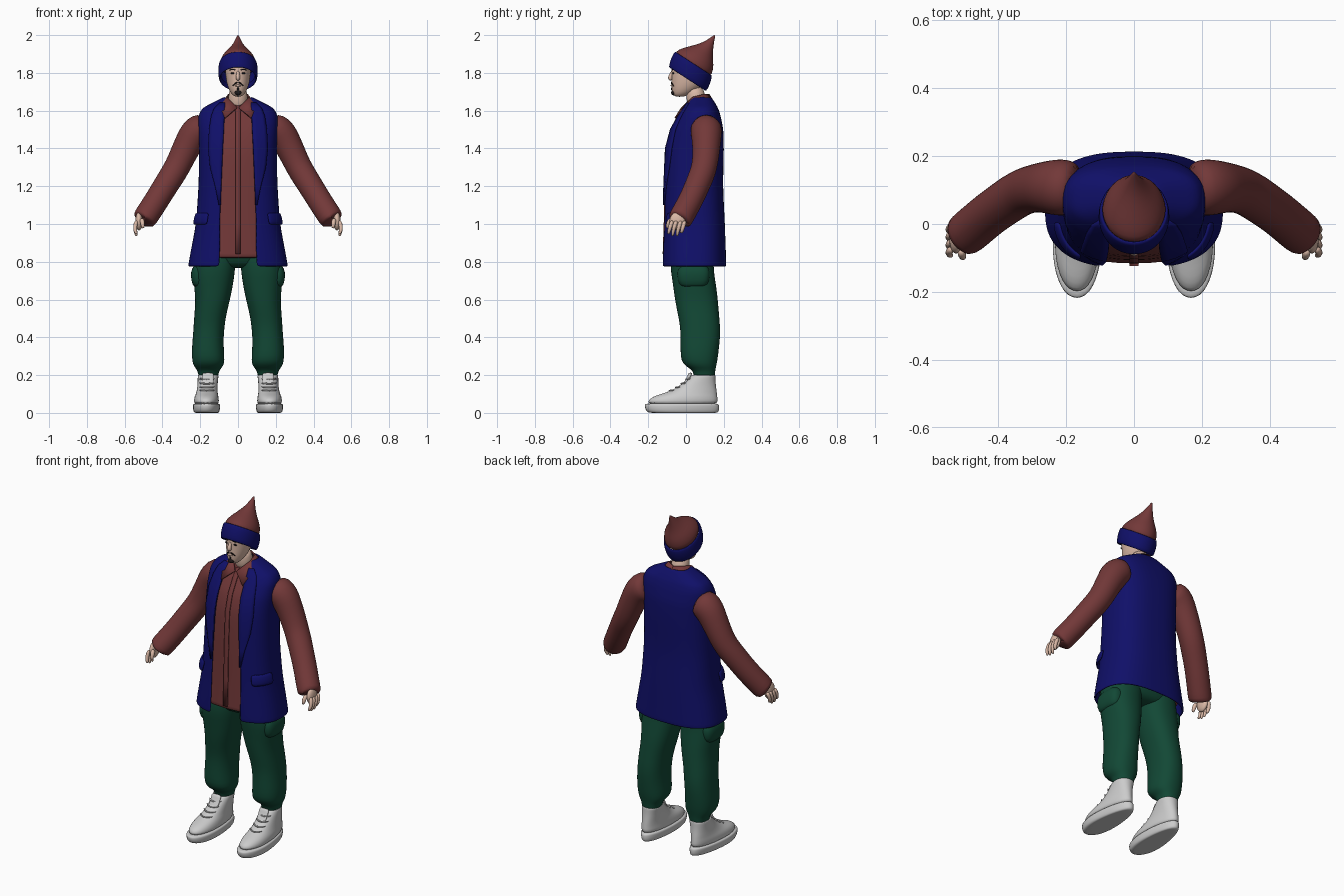
import bpy, bmesh, math
from mathutils import Vector, Matrix

COL = dict(navy=(.005, .005, .14, 1), maroon=(.17, .04, .04, 1), green=(.006, .065, .036, 1),
           skin=(.7, .48, .38, 1), black=(.012, .01, .01, 1))
MATS = {}
for k, c in COL.items():
    MATS[k] = bpy.data.materials.new(k)
    MATS[k].diffuse_color = c


def spow(v, e):
    return math.copysign(abs(v) ** e, v)


def ring(cx, cy, cz, rx, ry, n=2.0, tilt=0, seg=20):
    """Superellipse cross-section, optionally tilted about x (degrees)."""
    m = Matrix.Rotation(math.radians(tilt), 3, 'X')
    c = Vector((cx, cy, cz))
    out = []
    for i in range(seg):
        t = 2 * math.pi * i / seg
        out.append(c + m @ Vector((rx * spow(math.sin(t), 2 / n), -ry * spow(math.cos(t), 2 / n), 0)))
    return out


def span(z, rx, y0, y1, n=2.0, cx=0):
    return ring(cx, (y0 + y1) / 2, z, rx, (y1 - y0) / 2, n)


def skin(name, rings, col=None, closed=True, caps=True, mirror=False, sub=1, thick=0):
    """Join successive rings (or open strips) into one smooth surface."""
    bm = bmesh.new()
    vs = [[bm.verts.new(p) for p in r] for r in rings]
    n = len(vs[0])
    for a, b in zip(vs, vs[1:]):
        for i in range(n if closed else n - 1):
            j = (i + 1) % n
            bm.faces.new((a[i], a[j], b[j], b[i]))
    if caps:
        bm.faces.new(vs[0])
        bm.faces.new(vs[-1])
    bmesh.ops.recalc_face_normals(bm, faces=bm.faces)
    me = bpy.data.meshes.new(name)
    bm.to_mesh(me)
    bm.free()
    me.polygons.foreach_set("use_smooth", [True] * len(me.polygons))
    ob = bpy.data.objects.new(name, me)
    bpy.context.collection.objects.link(ob)
    if col:
        me.materials.append(MATS[col])
    if mirror:
        ob.modifiers.new("mirror", 'MIRROR').use_mirror_merge = False
    if thick:
        s = ob.modifiers.new("thickness", 'SOLIDIFY')
        s.thickness, s.offset = thick, 0
    if sub:
        s = ob.modifiers.new("smooth", 'SUBSURF')
        s.levels = s.render_levels = sub
    return ob


def tube(name, pts, col=None, seg=10, **kw):
    """Round tube through (x, y, z, radius) points."""
    p = [Vector(q[:3]) for q in pts]
    rings = []
    for i, q in enumerate(pts):
        d = (p[min(i + 1, len(p) - 1)] - p[max(i - 1, 0)]).normalized()
        u = d.cross(Vector((0, 1, 0))).normalized()
        v = d.cross(u)
        rings.append([p[i] + q[3] * (u * math.cos(a) + v * math.sin(a))
                      for a in (2 * math.pi * k / seg for k in range(seg))])
    return skin(name, rings, col, **kw)


def blob(name, c, r, col, mirror=False):
    rings = [ring(c[0], c[1], c[2] - r[2] * math.cos(a), r[0] * math.sin(a), r[1] * math.sin(a), seg=12)
             for a in (math.pi * (k + .3) / 7.6 for k in range(8))]
    return skin(name, rings, col, mirror=mirror)


# Coat profile: z, half width, front y, back y, half opening
BODY = [(.775, .258, -.125, .208, .10), (.80, .255, -.125, .207, .095), (1.0, .217, -.118, .2, .095),
        (1.2, .203, -.113, .19, .088), (1.4, .2, -.103, .195, .08), (1.5, .205, -.075, .192, .075),
        (1.57, .205, -.035, .178, .072), (1.61, .185, -.008, .165, .07), (1.64, .125, .01, .148, .066),
        (1.67, .068, .03, .128, .06)]
N = 2.6


def body(z):
    for a, b in zip(BODY, BODY[1:]):
        if z <= b[0]:
            f = (z - a[0]) / (b[0] - a[0])
            return [u + (v - u) * f for u, v in zip(a, b)]
    return BODY[-1]


def t_of(x, z):
    return math.asin(min(1, x / body(z)[1]) ** (N / 2))


def coat_pt(z, t, off=0):
    _, rx, y0, y1, _ = body(z)
    return Vector(((rx + off) * spow(math.sin(t), 2 / N),
                   (y0 + y1) / 2 - ((y1 - y0) / 2 + off) * spow(math.cos(t), 2 / N), z))


# Sleeveless coat, open at the front
ZS = [.775, .79, .85, .92, 1.0, 1.1, 1.2, 1.3, 1.4, 1.46, 1.5, 1.54, 1.57, 1.59, 1.61, 1.625, 1.64, 1.655, 1.67]
coat = []
for z in ZS:
    t0 = t_of(body(z)[4], z)
    coat.append([coat_pt(z, t0 + (2 * math.pi - 2 * t0) * i / 40) for i in range(41)])
skin("coat", coat, "navy", closed=False, caps=False, thick=.012)

# Lapels and pocket flaps follow the coat surface
lapel = []
for z, x in [(1.1, .096), (1.2, .115), (1.3, .14), (1.4, .15), (1.5, .145), (1.57, .135), (1.61, .12), (1.64, .09)]:
    a, b = t_of(body(z)[4] - .003, z), t_of(x, z)
    lapel.append([coat_pt(z, a + (b - a) * i / 4, .009) for i in range(5)])
skin("lapel", lapel, "navy", closed=False, caps=False, mirror=True, thick=.01, sub=0)
flap = [[coat_pt(z, math.radians(38 + 9 * i), o) for i in range(6)]
        for z, o in [(.995, .018), (1.03, .017), (1.06, .008)]]
skin("coat_pocket_flap", flap, "navy", closed=False, caps=False, mirror=True, thick=.014)

# Shirt with placket and collar
skin("shirt", [span(z, body(z)[1] - .014, body(z)[2] + .006, body(z)[3] - .014, N)
               for z in [.82, .825, .86] + ZS[4:]], "maroon")
skin("shirt_placket", [[coat_pt(z, s * t_of(.014, z), -.003) for s in (-1, 0, 1)] for z in [.84] + ZS[4:16]],
     "maroon", closed=False, caps=False, thick=.006, sub=0)
collar = [[(0, .122, 1.685), (.05, .09, 1.685), (.056, .035, 1.67), (.005, -.022, 1.615)],
          [(0, .142, 1.65), (.075, .105, 1.65), (.095, .0, 1.62), (.07, -.058, 1.56)]]
skin("shirt_collar", collar, "maroon", closed=False, caps=False, mirror=True, sub=0, thick=.008)

# Sleeves
tube("sleeve", [(.165, .105, 1.515, .07), (.2, .107, 1.505, .086), (.235, .108, 1.475, .083), (.262, .108, 1.425, .076),
                (.292, .105, 1.365, .072), (.32, .098, 1.305, .069), (.35, .082, 1.255, .069), (.385, .058, 1.2, .067),
                (.425, .03, 1.135, .066), (.46, 0, 1.08, .066), (.49, -.025, 1.035, .066), (.503, -.036, 1.015, .063),
                (.5, -.034, 1.02, .05)], "maroon", seg=18, mirror=True)

# Hands
blob("palm", (.524, -.045, 1.015), (.021, .045, .05), "skin", True)
for i, (y, tip) in enumerate([(-.08, .945), (-.058, .934), (-.034, .934), (-.012, .952)]):
    tube("finger_%d" % (i + 1), [(.535, y + .008, 1.02, .012), (.546, y - .002, .99, .012),
                                 (.544, y - .01, .962, .0105), (.536, y - .014, tip, .007)], "skin", seg=8, mirror=True)
tube("thumb", [(.51, -.075, 1.03, .014), (.505, -.095, 1.005, .013), (.503, -.1, .975, .009)], "skin", seg=8, mirror=True)

# Trousers
skin("trouser_seat", [ring(0, .04, z, rx, ry, 2.5) for z, rx, ry in
                      [(.765, .1, .07), (.79, .19, .105), (.85, .205, .12), (.95, .19, .125), (1.0, .18, .12)]], "green")
LEG = [(.90, .11, .1, .04, .115), (.8, .122, .11, .033, .115), (.75, .127, .112, .033, .115), (.68, .13, .105, .045, .115),
       (.6, .133, .092, .055, .115), (.52, .147, .085, .066, .11), (.46, .153, .083, .075, .107), (.4, .158, .082, .076, .106),
       (.33, .16, .086, .072, .102), (.28, .157, .087, .07, .098), (.25, .156, .081, .077, .084), (.23, .157, .062, .093, .064),
       (.21, .157, .054, .097, .057), (.17, .157, .05, .097, .055)]
skin("trouser_leg", [ring(x, y, z, rx, ry, 2.3) for z, x, rx, y, ry in LEG], "green", mirror=True)
skin("trouser_pocket", [ring(.195 + dx, .04, z, rx, ry, 3) for z, dx, rx, ry in
                        [(.665, 0, .03, .05), (.675, .003, .045, .08), (.73, .005, .052, .088), (.765, .0, .05, .085),
                         (.79, 0, .03, .06)]], "green", mirror=True)

# High-top shoes: sole, upper, tongue and laces
SX = .168


def shoe_part(name, rows):
    ob = skin(name, [span(z, rx, y0, y1, 2.2, cx) for z, cx, rx, y0, y1 in rows], mirror=True)
    for v in ob.data.vertices:  # narrower towards the heel
        f = min(1, max(0, (v.co.y + .1) / .25)) * max(0, 1 - v.co.z / .16)
        v.co.x = SX + (v.co.x - SX) * (1 - .27 * f) - .008 * f


shoe_part("shoe_sole", [(0, SX, .06, -.17, .15), (0, SX, .07, -.2, .17), (.012, SX, .076, -.216, .178),
                        (.04, SX, .077, -.222, .178), (.048, SX, .074, -.218, .174), (.05, SX, .06, -.2, .16)])
shoe_part("shoe_upper", [(.04, SX, .07, -.208, .17), (.065, SX, .07, -.203, .17), (.085, SX, .067, -.18, .168),
                         (.1, .166, .062, -.135, .166), (.115, .165, .058, -.085, .164), (.14, .162, .055, -.04, .16),
                         (.17, .16, .054, -.003, .157), (.195, .158, .056, .025, .157), (.202, .158, .054, .03, .155),
                         (.195, .158, .045, .04, .145)])
skin("shoe_tongue", [ring(.159, y, z, .03, .01, 3) for y, z in [(-.02, .14), (.005, .17), (.02, .2), (.024, .214)]],
     mirror=True)
for i, (y, z) in enumerate([(-.092, .118), (-.058, .135), (-.03, .155), (-.005, .178)]):
    tube("lace_%d" % (i + 1), [(SX - .045, y + .03, z + .003, .005), (SX - .02, y + .003, z, .005),
                               (SX + .015, y + .003, z, .005), (SX + .038, y + .03, z + .003, .005)], seg=6, mirror=True)

# Neck, head and face
tube("neck", [(0, .065, 1.6, .055), (0, .055, 1.66, .051), (0, .04, 1.73, .05)], "skin", seg=16)
skin("head", [span(*r) for r in [(1.673, .014, -.055, -.015), (1.685, .034, -.07, .02), (1.715, .051, -.077, .07),
                                 (1.75, .062, -.077, .095), (1.8, .068, -.077, .11), (1.85, .07, -.08, .115),
                                 (1.885, .055, -.05, .09)]], "skin")
tube("nose", [(0, -.07, 1.812, .008), (0, -.079, 1.79, .01), (0, -.086, 1.774, .014), (0, -.078, 1.76, .011)], "skin", seg=8)
blob("eye", (.028, -.067, 1.798), (.012, .006, .005), "black", True)
tube("eyebrow", [(.012, -.074, 1.815, .004), (.03, -.07, 1.82, .004), (.048, -.056, 1.814, .003)], "black", seg=6, mirror=True)
tube("moustache", [(.001, -.079, 1.75, .004), (.016, -.076, 1.746, .005), (.03, -.064, 1.728, .003)],
     "black", seg=6, mirror=True)
blob("lips", (0, -.075, 1.733), (.017, .008, .006), "skin")
blob("goatee", (0, -.066, 1.695), (.02, .014, .014), "black")
blob("chin_tuft", (0, -.074, 1.715), (.005, .005, .01), "black")

# Pointed cap with a tilted band
skin("cap_band", [ring(0, y, z, rx, ry, 2, -33, 24) for y, z, rx, ry in
                  [(.02, 1.79, .09, .105), (.005, 1.768, .094, .11), (.007, 1.765, .101, .119), (.022, 1.803, .107, .125),
                   (.038, 1.846, .103, .121), (.041, 1.853, .096, .112), (.035, 1.838, .09, .105)]], "navy", caps=False)
skin("cap", [ring(0, y, z, rx, ry, 2, t, 20) for y, z, rx, ry, t in
             [(.03, 1.83, .094, .11, -33), (.043, 1.856, .096, .114, -32), (.06, 1.878, .087, .1, -31),
              (.078, 1.897, .072, .08, -32), (.098, 1.918, .05, .055, -36), (.118, 1.944, .03, .032, -38),
              (.137, 1.975, .014, .015, -35), (.15, 1.996, .005, .005, -30), (.152, 1.999, .002, .002, -30)]], "maroon")
